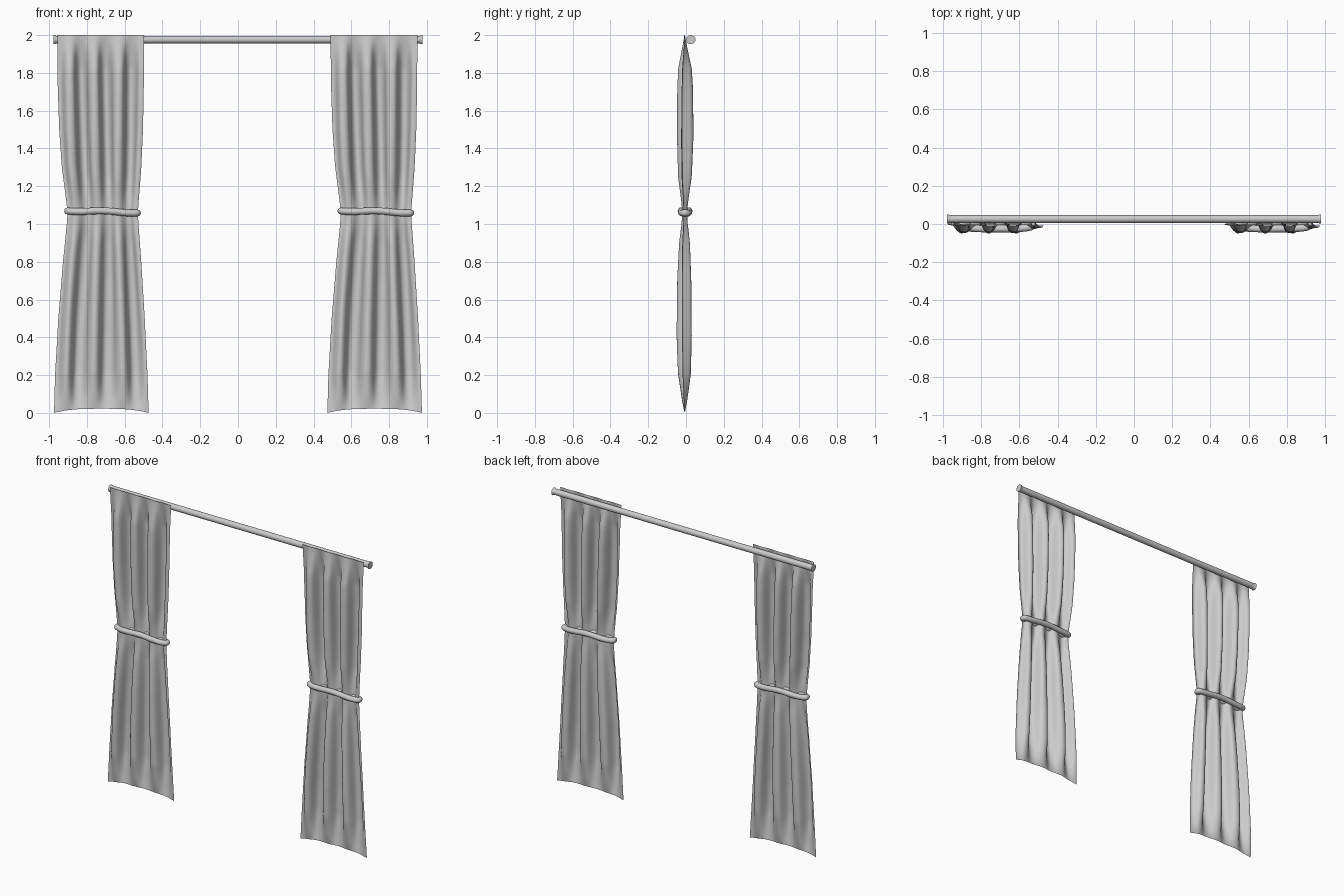
import bpy, bmesh, math
from mathutils import Vector

if "Cube" in bpy.data.objects:
    bpy.data.objects.remove(bpy.data.objects["Cube"])


def lerp_keys(keys, t):
    # smooth interpolation of (position, value) pairs
    for (a, va), (b, vb) in zip(keys, keys[1:]):
        if t <= b:
            f = max(0.0, (t - a) / (b - a))
            return va + (vb - va) * f
    return keys[-1][1]


def finish(name, bm, angle=40):
    me = bpy.data.meshes.new(name)
    bm.to_mesh(me)
    bm.free()
    ob = bpy.data.objects.new(name, me)
    bpy.context.collection.objects.link(ob)
    bpy.ops.object.select_all(action='DESELECT')
    bpy.context.view_layer.objects.active = ob
    ob.select_set(True)
    bpy.ops.object.shade_smooth_by_angle(angle=math.radians(angle))
    return ob


# Curtain outline (z -> x) and fold depth (z -> amplitude)
LEFT = [(0, -.974), (.2, -.970), (.5, -.953), (.8, -.928), (1.0, -.907), (1.06, -.903),
        (1.12, -.910), (1.3, -.934), (1.5, -.948), (1.75, -.956), (2, -.957)]
RIGHT = [(0, -.473), (.2, -.478), (.5, -.493), (.8, -.512), (1.0, -.527), (1.06, -.530),
         (1.12, -.526), (1.3, -.512), (1.5, -.503), (1.75, -.498), (2, -.497)]
DEPTH = [(0, .003), (.05, .013), (.2, .034), (.4, .040), (.7, .037), (.9, .028), (1.0, .016),
         (1.06, .013), (1.12, .018), (1.25, .036), (1.45, .043), (1.7, .042), (1.82, .036),
         (1.93, .014), (1.97, .006), (2, .002)]


def curtain(name, dx):
    bm = bmesh.new()
    nu, nv = 96, 90
    rows = []
    for j in range(nv + 1):
        z = 2 * j / nv
        x0, x1, amp = (lerp_keys(k, z) for k in (LEFT, RIGHT, DEPTH))
        row = []
        for i in range(nu + 1):
            u = i / nu
            ph = 2 * math.pi * (u - .125) / .295 + .25 * math.sin(2.3 * z + 5 * u)
            edge = min(1, .35 + 6 * min(u, 1 - u))
            y = -.007 - amp * edge * (math.cos(ph) + .07 * math.sin(2 * ph + 3 * z))
            x = x0 + (x1 - x0) * u + .25 * amp * edge * math.sin(2 * ph) * .5
            hem = .022 * (1 - abs(2 * u - 1) ** 3) * (1 - z / 2) ** 3
            row.append(bm.verts.new((x + dx, y, z + hem)))
        rows.append(row)
    for a, b in zip(rows, rows[1:]):
        for i in range(nu):
            bm.faces.new((a[i], a[i + 1], b[i + 1], b[i]))
    return finish(name, bm, 80)


def tie_rope(name, dx):
    # flattened loop of round rope around the gathered cloth
    bm = bmesh.new()
    n, m, r = 80, 12, .018
    half, d = .185, .021
    path = []
    for i in range(n):
        t = 2 * math.pi * i / n
        c, s = math.cos(t), math.sin(t)
        x = half * math.copysign(abs(c) ** .8, c)
        y = d * math.copysign(abs(s) ** .6, s)
        path.append(Vector((x - .717 + dx, y - .005,
                            1.066 + .004 * math.sin(x * 22 + 1.5) - .005 * x / half)))
    rings = []
    for i, p in enumerate(path):
        t = (path[(i + 1) % n] - path[i - 1]).normalized()
        side = t.cross(Vector((0, 0, 1))).normalized()
        up = side.cross(t)
        rings.append([bm.verts.new(p + r * (math.cos(a) * side + math.sin(a) * up))
                      for a in (2 * math.pi * k / m for k in range(m))])
    for i in range(n):
        a, b = rings[i], rings[(i + 1) % n]
        for k in range(m):
            bm.faces.new((a[k], a[(k + 1) % m], b[(k + 1) % m], b[k]))
    bmesh.ops.recalc_face_normals(bm, faces=bm.faces)
    return finish(name, bm, 80)


def lathe_x(name, profile, y, z, n=24):
    bm = bmesh.new()
    rings = [[bm.verts.new((x, y + r * math.cos(2 * math.pi * k / n),
                            z + r * math.sin(2 * math.pi * k / n))) for k in range(n)]
             for x, r in profile]
    for a, b in zip(rings, rings[1:]):
        for k in range(n):
            bm.faces.new((a[k], a[(k + 1) % n], b[(k + 1) % n], b[k]))
    bm.faces.new(rings[0])
    bm.faces.new(rings[-1])
    bmesh.ops.recalc_face_normals(bm, faces=bm.faces)
    return finish(name, bm, 35)


# Two identical curtains with their ties
for side, dx in (("left", 0), ("right", 1.447)):
    curtain(side + "_curtain", dx)
    tie_rope(side + "_tie_rope", dx)

# Rod with flared end caps
lathe_x("curtain_rod", [(-.965, .02), (.965, .02)], .026, 1.976)
for side, s in (("left", -1), ("right", 1)):
    lathe_x(side + "_rod_cap", [(s * .955, .019), (s * .966, .021), (s * .972, .024),
                                (s * .977, .024)], .026, 1.976)
